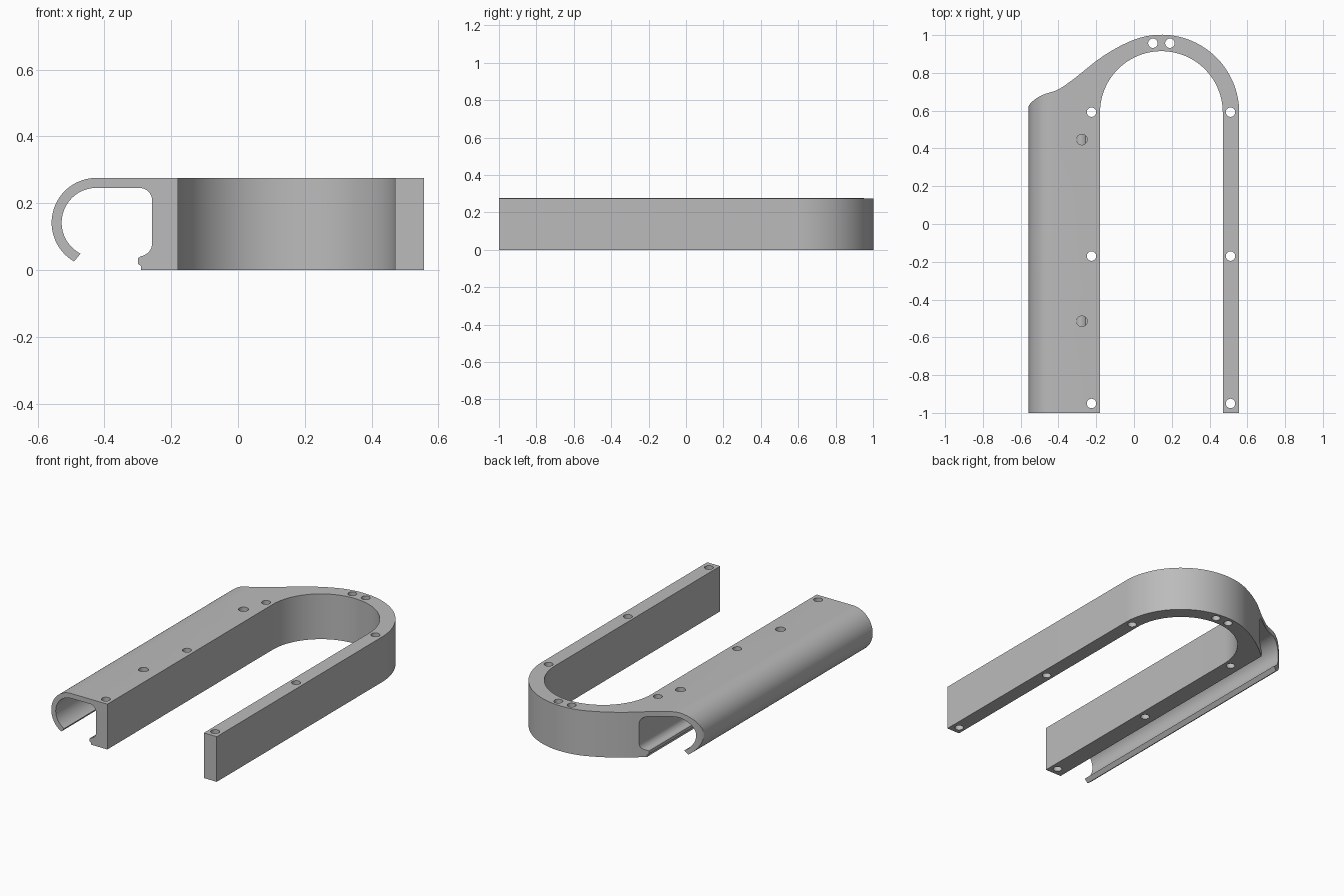
import bpy
import bmesh
from math import cos, sin, radians
from mathutils import Matrix, Vector

if "Cube" in bpy.data.objects:
    bpy.data.objects.remove(bpy.data.objects["Cube"], do_unlink=True)

grey = bpy.data.materials.new("plain grey")
grey.use_nodes = True
grey.diffuse_color = (0.5, 0.5, 0.5, 1)
grey.node_tree.nodes["Principled BSDF"].inputs["Base Color"].default_value = grey.diffuse_color


def arc(cx, cy, r, start, end, steps):
    angles = [radians(start + (end - start) * i / steps) for i in range(steps + 1)]
    return [(cx + r * cos(a), cy + r * sin(a)) for a in angles]


def spline(points, steps=6):
    """Smooth curve through the points; the first and last only steer it."""
    out = []
    for p in zip(points, points[1:], points[2:], points[3:]):
        a, b, c, d = map(Vector, p)
        for i in range(steps):
            t = i / steps
            out.append(tuple(0.5 * (2 * b + (c - a) * t + (2 * a - 5 * b + 4 * c - d) * t * t
                                    + (3 * b - a - 3 * c + d) * t ** 3)))
    return out


def prism(name, points, place, travel):
    """Extrude a closed 2D outline along the travel vector."""
    bm = bmesh.new()
    face = bm.faces.new([bm.verts.new(place(*p)) for p in points])
    new = bmesh.ops.extrude_face_region(bm, geom=[face])["geom"]
    bmesh.ops.translate(bm, vec=travel, verts=[v for v in new if isinstance(v, bmesh.types.BMVert)])
    bmesh.ops.recalc_face_normals(bm, faces=bm.faces)
    return finish(bm, name)


def finish(bm, name):
    mesh = bpy.data.meshes.new(name)
    bm.to_mesh(mesh)
    bm.free()
    mesh.materials.append(grey)
    obj = bpy.data.objects.new(name, mesh)
    bpy.context.collection.objects.link(obj)
    return obj


def boolean(target, helper, operation):
    helper.hide_render = True
    mod = target.modifiers.new(operation.lower(), 'BOOLEAN')
    mod.object, mod.operation, mod.solver = helper, operation, 'EXACT'
    bpy.context.view_layer.objects.active = target
    bpy.ops.object.modifier_apply(modifier=mod.name)
    bpy.data.objects.remove(helper, do_unlink=True)


# Plan outline: U-shaped frame with a flared shoulder on one side
bend_x, bend_y, inner_r, outer_r = 0.145, 0.59, 0.325, 0.412
shoulder = spline([(-0.575, 0.56), (-0.56, 0.62), (-0.53, 0.655), (-0.48, 0.685), (-0.40, 0.713),
                   (-0.31, 0.775), (-0.20, 0.863), (-0.11, 0.922), (-0.029, 0.963), (0.05, 0.99)])
outline = [(-0.6, -1), (-0.6, 0.56)] + shoulder
outline += arc(bend_x, bend_y, outer_r, 115, 0, 40) + [(bend_x + outer_r, -1), (bend_x + inner_r, -1)]
outline += arc(bend_x, bend_y, inner_r, 0, 180, 56) + [(bend_x - inner_r, -1)]
frame = prism("cable_channel_frame", outline, lambda x, y: (x, y, -0.1), (0, 0, 0.5))

# Front profile: curled hook, channel and lower lip
hook_x, hook_z = -0.424, 0.142
profile = [(0.7, 0), (0.7, 0.275)] + arc(hook_x, hook_z, 0.134, 90, 240, 40)
profile += arc(hook_x, hook_z, 0.104, 243, 90, 40)
profile += arc(-0.295, 0.208, 0.038, 90, 0, 10)
profile += arc(-0.297, 0.081, 0.040, 0, -80, 10)
profile += [(-0.299, 0.036), (-0.299, 0.018), (-0.290, 0.012), (-0.290, 0)]
section = prism("profile_helper", profile, lambda x, z: (x, -1.1, z), (0, 2.2, 0))
boolean(frame, section, 'INTERSECT')

# Mounting holes go right through; access holes stop inside the channel
drills = [(x, y, 0.025, -0.1) for x in (-0.225, 0.511) for y in (-0.95, -0.17, 0.592)]
drills += [(x, 0.957, 0.025, -0.1) for x in (0.1, 0.19)]
drills += [(-0.276, y, 0.028, 0.11) for y in (-0.515, 0.447)]
bm = bmesh.new()
for x, y, r, bottom in drills:
    bmesh.ops.create_cone(bm, cap_ends=True, segments=32, radius1=r, radius2=r, depth=0.4 - bottom,
                          matrix=Matrix.Translation((x, y, (0.4 + bottom) / 2)))
boolean(frame, finish(bm, "drill_helper"), 'DIFFERENCE')

# Smooth curved walls, crisp edges
bpy.ops.object.select_all(action='DESELECT')
frame.select_set(True)
bpy.context.view_layer.objects.active = frame
bpy.ops.object.shade_smooth_by_angle(angle=radians(25))
